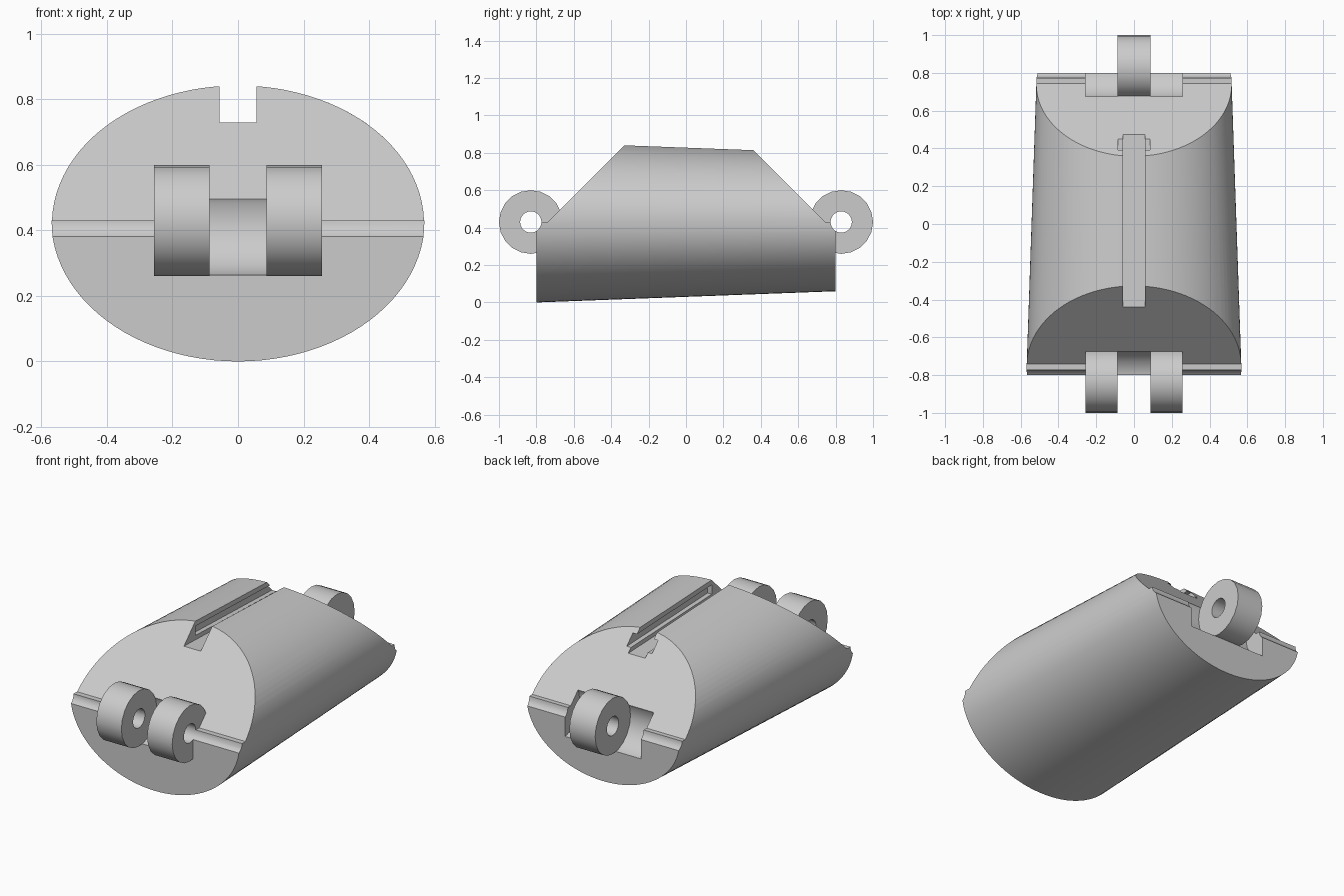
import bpy, bmesh, math
from mathutils import Matrix, Vector

default = bpy.data.objects.get("Cube")
if default:
    bpy.data.objects.remove(default, do_unlink=True)

PIN_Y, PIN_Z = 0.83, 0.43
KNUCKLE_R, HOLE_R = 0.17, 0.057
TONGUE, FORK = 0.087, 0.256

grey = bpy.data.materials.new("plain grey")
grey.use_nodes = True
colour = (0.6, 0.6, 0.6, 1)
grey.diffuse_color = colour
grey.node_tree.nodes["Principled BSDF"].inputs["Base Color"].default_value = colour


def finish(bm, name):
    bmesh.ops.recalc_face_normals(bm, faces=bm.faces)
    mesh = bpy.data.meshes.new(name)
    bm.to_mesh(mesh)
    bm.free()
    mesh.materials.append(grey)
    obj = bpy.data.objects.new(name, mesh)
    bpy.context.collection.objects.link(obj)
    return obj


def side_profile(name, points, half_width):
    """Extrude a (y, z) outline across x."""
    bm = bmesh.new()
    face = bm.faces.new([bm.verts.new((-half_width, y, z)) for y, z in points])
    ext = bmesh.ops.extrude_face_region(bm, geom=[face])["geom"]
    moved = [v for v in ext if isinstance(v, bmesh.types.BMVert)]
    bmesh.ops.translate(bm, verts=moved, vec=(2 * half_width, 0, 0))
    return finish(bm, name)


def barrel(name, x0, x1, y, radius, sides):
    """Cylinder lying along x at hinge height."""
    bm = bmesh.new()
    place = Matrix.Translation(((x0 + x1) / 2, y, PIN_Z)) @ Matrix.Rotation(math.pi / 2, 4, "Y")
    bmesh.ops.create_cone(bm, cap_ends=True, segments=sides, radius1=radius,
                          radius2=radius, depth=abs(x1 - x0), matrix=place)
    return finish(bm, name)


def combine(target, tool, operation):
    mod = target.modifiers.new(operation, "BOOLEAN")
    mod.operation, mod.object, mod.solver = operation, tool, "EXACT"
    bpy.context.view_layer.objects.active = target
    bpy.ops.object.modifier_apply(modifier=mod.name)
    bpy.data.objects.remove(tool, do_unlink=True)


# Tapered oval body
bm = bmesh.new()
rings = []
for y, rx, rz in ((-0.8, 0.57, 0.43), (0.8, 0.515, 0.37)):
    angles = [2 * math.pi * i / 96 for i in range(96)]
    rings.append([bm.verts.new((rx * math.cos(a), y, PIN_Z + rz * math.sin(a))) for a in angles])
for ring in rings:
    bm.faces.new(ring)
for i in range(96):
    j = (i + 1) % 96
    bm.faces.new((rings[0][i], rings[0][j], rings[1][j], rings[1][i]))
body = finish(bm, "finger_segment")

# Sloping ends with a small ledge above the hinge line
combine(body, side_profile("end_slopes", [
    (-0.9, -0.1), (-0.9, PIN_Z), (-0.74, PIN_Z), (0, 1.17),
    (0.005, 1.17), (0.745, PIN_Z), (0.9, PIN_Z), (0.9, -0.1)], 0.8), "INTERSECT")

# Front fork: one wide knuckle with its middle cleared out
combine(body, barrel("fork", -FORK, FORK, -PIN_Y, KNUCKLE_R, 20), "UNION")
combine(body, barrel("fork_gap", -TONGUE, TONGUE, -PIN_Y, KNUCKLE_R + 0.001, 20), "DIFFERENCE")

# Back tongue: one knuckle with a clearance pocket on each side
combine(body, barrel("tongue", -TONGUE - 0.003, TONGUE + 0.003, PIN_Y, KNUCKLE_R, 20), "UNION")
for s in (-1, 1):
    combine(body, barrel("side_pocket", s * TONGUE, s * FORK, PIN_Y, KNUCKLE_R + 0.001, 20), "DIFFERENCE")

# Pin holes, which run on as grooves in the body ends
for s in (-1, 1):
    combine(body, barrel("pin_hole", -0.8, 0.8, s * PIN_Y, HOLE_R, 24), "DIFFERENCE")

# Top slot with a wider channel that opens at the back slope
combine(body, side_profile("top_slot", [
    (-0.6, 0.735), (0.6, 0.696), (0.6, 1), (-0.6, 1)], 0.057), "DIFFERENCE")
combine(body, side_profile("side_channel", [
    (-0.33, 0.753), (0.6, 0.72), (0.6, 0.777), (-0.33, 0.81)], 0.085), "DIFFERENCE")

# Smooth curves, crisp edges
bpy.ops.object.select_all(action="DESELECT")
body.select_set(True)
bpy.context.view_layer.objects.active = body
bpy.ops.object.shade_smooth_by_angle(angle=math.radians(30))
